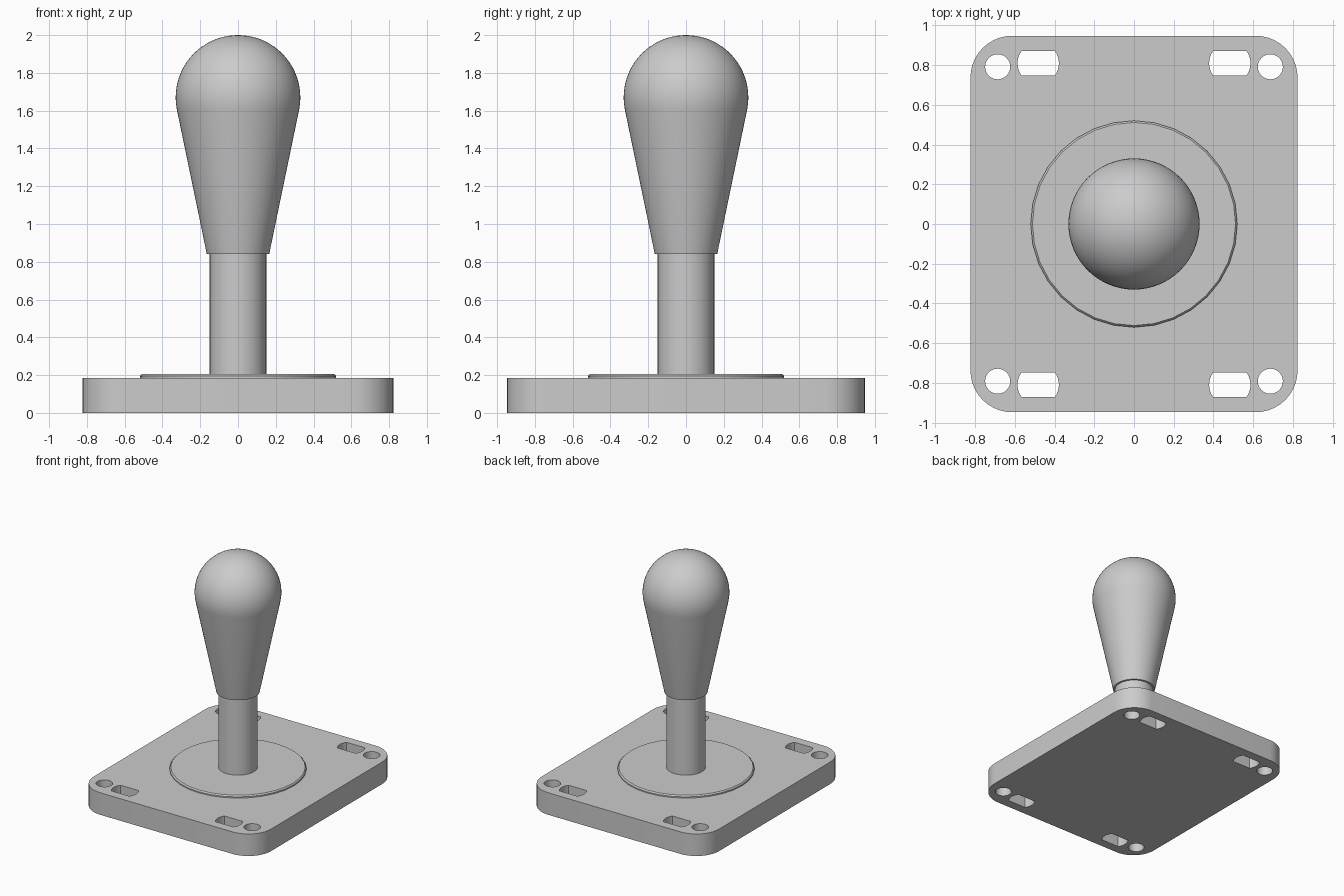
import bpy, bmesh, math
from math import sin, cos, pi, radians

if "Cube" in bpy.data.objects:
    bpy.data.objects.remove(bpy.data.objects["Cube"])

grey = bpy.data.materials.new("plain_grey")
grey.diffuse_color = (0.6, 0.6, 0.6, 1)
grey.use_nodes = True
grey.node_tree.nodes["Principled BSDF"].inputs["Base Color"].default_value = grey.diffuse_color


def finish(name, bm):
    bmesh.ops.recalc_face_normals(bm, faces=bm.faces)
    me = bpy.data.meshes.new(name)
    bm.to_mesh(me)
    bm.free()
    me.materials.append(grey)
    ob = bpy.data.objects.new(name, me)
    bpy.context.collection.objects.link(ob)
    bpy.ops.object.select_all(action='DESELECT')
    ob.select_set(True)
    bpy.context.view_layer.objects.active = ob
    bpy.ops.object.shade_smooth_by_angle(angle=radians(30))
    return ob


def arc(cx, cy, r, a0, a1, n):
    """Points on an arc, angles in degrees."""
    angles = [radians(a0 + (a1 - a0) * i / n) for i in range(n + 1)]
    return [(cx + r * cos(a), cy + r * sin(a)) for a in angles]


def lathe(name, profile, sides):
    """Spin a (radius, z) profile round the z axis; ends are capped or closed to a tip."""
    bm = bmesh.new()
    rings = []
    for r, z in profile:
        if r < 1e-5:
            rings.append([bm.verts.new((0, 0, z))] * sides)
        else:
            rings.append([bm.verts.new((r * cos(2 * pi * i / sides), r * sin(2 * pi * i / sides), z))
                          for i in range(sides)])
    for lo, hi in zip(rings, rings[1:]):
        for i in range(sides):
            j = (i + 1) % sides
            bm.faces.new(list(dict.fromkeys((lo[i], lo[j], hi[j], hi[i]))))
    for ring in (rings[0], rings[-1]):
        if ring[0] is not ring[1]:
            bm.faces.new(ring)
    return finish(name, bm)


# Base plate: rounded outline with round holes and slots cut through
W, D, H, R = 0.823, 0.947, 0.185, 0.21
outline = []
for k, (sx, sy) in enumerate([(1, 1), (-1, 1), (-1, -1), (1, -1)]):
    outline += arc(sx * (W - R), sy * (D - R), R, 90 * k, 90 * k + 90, 10)
loops = [outline]
for sx in (-1, 1):
    for sy in (-1, 1):
        loops.append(arc(sx * 0.686, sy * 0.791, 0.063, 0, 360, 32)[:-1])
        # slot with shallow curved ends
        cx, cy, r = sx * 0.482, sy * 0.809, 0.104
        loops.append(arc(cx, cy, r, -36, 36, 8) + arc(cx, cy, r, 144, 216, 8))

bm = bmesh.new()
edges = []
for pts in loops:
    vs = [bm.verts.new((x, y, 0)) for x, y in pts]
    edges += [bm.edges.new((vs[i - 1], vs[i])) for i in range(len(vs))]
bmesh.ops.triangle_fill(bm, edges=edges, use_beauty=True, normal=(0, 0, 1))
bottom = list(bm.faces)
top = bmesh.ops.extrude_face_region(bm, geom=bottom, use_keep_orig=True)
bmesh.ops.translate(bm, vec=(0, 0, H),
                    verts=[g for g in top["geom"] if isinstance(g, bmesh.types.BMVert)])
finish("base_plate", bm)

# Dust washer, shaft and bat-shaped grip
lathe("dust_washer", [(0.52, H - 0.01), (0.52, 0.195), (0.511, 0.205)], 32)
lathe("shaft", [(0.15, 0.19), (0.15, 0.86)], 48)
dome = arc(0, 1.67, 0.33, -11.5, 90, 20)
lathe("grip", [(0.165, 0.84)] + dome[:-1] + [(0, 2.0)], 64)
